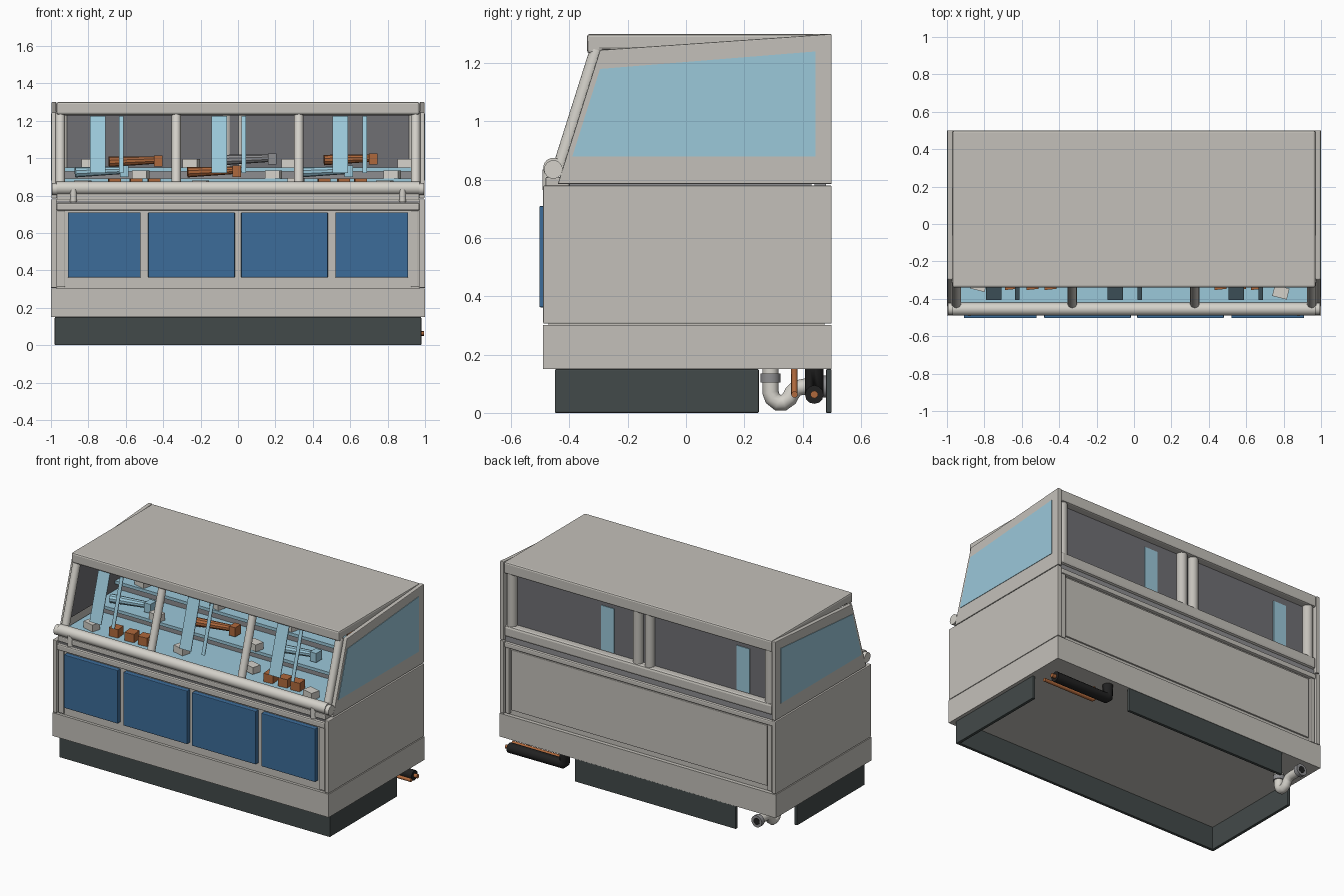
import bpy, bmesh
from mathutils import Vector, Matrix

if "Cube" in bpy.data.objects:
    bpy.data.objects.remove(bpy.data.objects["Cube"])


def material(name, rgb):
    m = bpy.data.materials.new(name)
    m.use_nodes = True
    m.diffuse_color = (*rgb, 1)
    bsdf = m.node_tree.nodes["Principled BSDF"]
    bsdf.inputs["Base Color"].default_value = (*rgb, 1)
    bsdf.inputs["Roughness"].default_value = 0.6
    return m


BODY = material("warm grey", (0.55, 0.53, 0.49))
TRIM = material("pale trim", (0.66, 0.64, 0.59))
PLINTH = material("dark slate", (0.055, 0.068, 0.067))
BLUE = material("deep blue", (0.045, 0.15, 0.32))
GLASS = material("light blue", (0.33, 0.58, 0.70))
SMOKE = material("smoke grey", (0.16, 0.16, 0.175))
COPPER = material("copper", (0.43, 0.14, 0.045))
BLACK = material("black rubber", (0.015, 0.015, 0.015))
METAL = material("mid grey", (0.27, 0.27, 0.28))


def finish(name, bm, mat, bevel=0.0, smooth=False):
    bmesh.ops.recalc_face_normals(bm, faces=bm.faces)
    mesh = bpy.data.meshes.new(name)
    bm.to_mesh(mesh)
    bm.free()
    mesh.materials.append(mat)
    ob = bpy.data.objects.new(name, mesh)
    bpy.context.collection.objects.link(ob)
    if bevel:
        mod = ob.modifiers.new("Bevel", "BEVEL")
        mod.width, mod.segments = bevel, 2
    if smooth:
        bpy.ops.object.select_all(action="DESELECT")
        ob.select_set(True)
        bpy.context.view_layer.objects.active = ob
        bpy.ops.object.shade_smooth_by_angle()
    return ob


def box(name, x, y, z, mat, bevel=0.0, turn=0.0):
    """Box from (low, high) pairs, optionally turned about z."""
    bm = bmesh.new()
    size = [b - a for a, b in (x, y, z)]
    mid = Vector([(a + b) / 2 for a, b in (x, y, z)])
    bmesh.ops.create_cube(bm, size=1, matrix=Matrix.Translation(mid)
                          @ Matrix.Rotation(turn, 4, "Z") @ Matrix.Diagonal((*size, 1)))
    return finish(name, bm, mat, bevel)


def prism(name, profile, x, mat, bevel=0.0):
    """Side profile of (y, z) points extruded across x."""
    bm = bmesh.new()
    face = bm.faces.new([bm.verts.new((x[0], y, z)) for y, z in profile])
    side = bmesh.ops.extrude_face_region(bm, geom=[face])["geom"]
    bmesh.ops.translate(bm, vec=(x[1] - x[0], 0, 0),
                        verts=[v for v in side if isinstance(v, bmesh.types.BMVert)])
    return finish(name, bm, mat, bevel)


def rod(name, a, b, r, mat, r2=None, sides=16):
    a, b = Vector(a), Vector(b)
    bm = bmesh.new()
    rot = (b - a).to_track_quat("Z", "Y").to_matrix().to_4x4()
    bmesh.ops.create_cone(bm, cap_ends=True, segments=sides, radius1=r,
                          radius2=r if r2 is None else r2, depth=(b - a).length,
                          matrix=Matrix.Translation((a + b) / 2) @ rot)
    return finish(name, bm, mat, smooth=True)


def pipe(name, points, r, mat):
    cu = bpy.data.curves.new(name, "CURVE")
    cu.dimensions, cu.bevel_depth, cu.use_fill_caps = "3D", r, True
    cu.bevel_resolution = 4
    sp = cu.splines.new("POLY")
    sp.points.add(len(points) - 1)
    for p, co in zip(sp.points, points):
        p.co = (*co, 1)
    cu.materials.append(mat)
    ob = bpy.data.objects.new(name, cu)
    bpy.context.collection.objects.link(ob)
    return ob


# Plinth: open frame under the cabinet
box("plinth_front", (-.98, .98), (-.45, -.43), (0, .15), PLINTH, .004)
box("plinth_back", (-.71, .455), (.48, .5), (0, .15), PLINTH, .004)

# Cabinet body
box("base_band", (-1, 1), (-.49, .5), (.15, .302), BODY)
box("cabinet_core", (-.97, .97), (-.472, .475), (.302, .78), BODY)
box("front_top_rail", (-.97, .97), (-.49, -.46), (.72, .76), BODY, .008)
box("front_groove", (-.97, .97), (-.476, -.46), (.763, .772), METAL)
box("front_ledge", (-.97, .97), (-.482, -.40), (.775, .81), BODY, .006)
for i, (a, b) in enumerate([(-.91, -.52), (-.48, -.017), (.017, .48), (.52, .91)]):
    box(f"front_panel_{i + 1}", (a, b), (-.503, -.465), (.362, .71), BLUE, .004)
box("back_panel", (-.925, .925), (.47, .485), (.335, .73), BODY, .004)
box("back_panel_rail", (-.97, .97), (.46, .497), (.74, .775), BODY, .008)
box("back_groove", (-.97, .97), (.44, .48), (.775, .81), METAL)
box("back_sill", (-.97, .97), (.42, .498), (.81, .885), BODY, .015)

# Side parts, both ends
outline = [(-.44, .785), (-.295, 1.245), (.5, 1.3), (.5, .785)]
window = [(-.39, .88), (-.295, 1.18), (.445, 1.24), (.445, .88)]
for s, side in ((1, "left"), (-1, "right")):
    def span(a, b):
        return tuple(sorted((s * a, s * b)))
    box(side + "_plinth", span(.96, .98), (-.45, .25), (0, .15), PLINTH, .004)
    box(side + "_lower_panel", span(.97, 1), (-.49, .5), (.306, .78), BODY, .004)
    box(side + "_front_stile", span(.925, .965), (-.482, -.46), (.31, .72), BODY, .004)
    box(side + "_back_stile", span(.935, .965), (.46, .493), (.31, .74), BODY, .004)
    prism(side + "_upper_panel", outline, span(.97, .997), BODY, .004)
    prism(side + "_window", window, span(.99, 1), GLASS)
    prism(side + "_inner_pane", window, span(.964, .972), SMOKE)
    rod(side + "_rail_bracket", (s * .88, -.475, .765), (s * .88, -.475, .835), .018, TRIM)
    rod(side + "_back_post", (s * .935, .46, .87), (s * .935, .46, 1.24), .033, BODY)
    rod(side + "_tube_cap", (s * .965, -.455, .835), (s * .995, -.455, .835), .032, TRIM)

# Roof with front lip and rear rail
prism("roof", [(-.34, 1.3), (.5, 1.3), (.5, 1.225), (.44, 1.225), (.44, 1.245),
               (-.29, 1.245), (-.295, 1.225), (-.34, 1.235)], (-.97, .97), BODY, .01)

# Open front: hand rail, sloping posts and glare strips
rod("front_tube", (-.97, -.455, .84), (.97, -.455, .84), .035, TRIM, sides=24)
for i, x in enumerate((-.95, -.33, .325, .95)):
    rod(f"front_post_{i + 1}", (x, -.43, .85), (x, -.305, 1.245), .025, TRIM)
for i, x in enumerate((-.75, -.10, .547)):
    for j, (c, w) in enumerate(((x, .042), (x + (.13 if i else .127), .012))):
        prism(f"glare_strip_{i + 1}_{j + 1}",
              [(-.405, .92), (-.312, 1.225), (-.307, 1.225), (-.40, .92)], (c - w, c + w), GLASS)

# Rear sliding doors
box("rear_doors", (-.96, .96), (.435, .45), (.87, 1.25), SMOKE)
for i, x in enumerate((.022, -.062)):
    rod(f"door_stile_{i + 1}", (x, .46, .87), (x, .46, 1.24), .032, BODY)
for i, x in enumerate((.25, -.73)):
    box(f"door_strip_{i + 1}", (x - .047, x + .047), (.45, .455), (.89, 1.18), GLASS)

# Stepped display deck
for i, (y0, y1, z) in enumerate(((-.43, .43, .835), (-.12, .43, .89), (.10, .43, .95))):
    box(f"deck_riser_{i + 1}", (-.95, .95), (y0 + .02, y1), (.77, z - .015), METAL)
    box(f"deck_shelf_{i + 1}", (-.96, .96), (y0, y1), (z - .02, z), GLASS)

# Goods on the deck
for i, x in enumerate((-.66, -.545, -.45, .46, .565, .655)):
    box(f"small_block_{i + 1}", (x - .032, x + .032), (-.35, -.285), (.835, .89), COPPER, turn=.1)
goods = [(-.55, .22, .98, COPPER), (.60, .22, .99, COPPER), (.06, .22, .99, METAL),
         (-.13, -.03, .925, COPPER), (-.73, -.05, .925, GLASS), (.47, -.05, .925, GLASS)]
for i, (x, y, z, mat) in enumerate(goods):
    rod(f"roll_{i + 1}", (x - .14, y - .02, z), (x + .11, y + .01, z + .01), .028, mat, .02, 10)
    box(f"roll_end_{i + 1}", (x + .10, x + .145), (y - .02, y + .04), (z - .025, z + .035), mat)
tags = [(-.25, .14, .95), (-.79, .14, .95), (.28, .14, .95), (.90, .14, .95),
        (-.52, -.10, .89), (.19, -.10, .89), (.825, -.10, .89),
        (-.83, -.33, .835), (-.20, -.30, .835), (.31, -.30, .85), (.785, -.37, .835)]
for i, (x, y, z) in enumerate(tags):
    box(f"price_tag_{i + 1}", (x - .04, x + .04), (y - .025, y + .035), (z, z + .045), TRIM, turn=-.25)

# Drain trap below the rear right corner
pipe("drain_trap", [(-.86, .29, .16), (-.86, .29, .07), (-.86, .297, .05), (-.86, .315, .035),
                    (-.86, .335, .035), (-.86, .355, .05), (-.86, .365, .07), (-.86, .38, .085),
                    (-.86, .41, .09), (-.86, .49, .09)], .028, TRIM)
rod("drain_collar", (-.86, .29, .105), (-.86, .29, .135), .034, METAL)
rod("drain_flange", (-.86, .47, .09), (-.86, .498, .09), .038, METAL)
rod("drain_opening", (-.86, .49, .09), (-.86, .4995, .09), .022, BLACK)

# Supply lines below the rear left corner
pipe("insulated_line", [(.57, .44, .16), (.57, .44, .075), (.585, .44, .063), (.97, .44, .063)], .032, BLACK)
rod("insulated_line_core", (.95, .44, .063), (.995, .44, .063), .013, COPPER)
pipe("copper_line", [(.62, .372, .16), (.62, .372, .07), (.63, .372, .063), (.995, .372, .063)], .011, COPPER)
